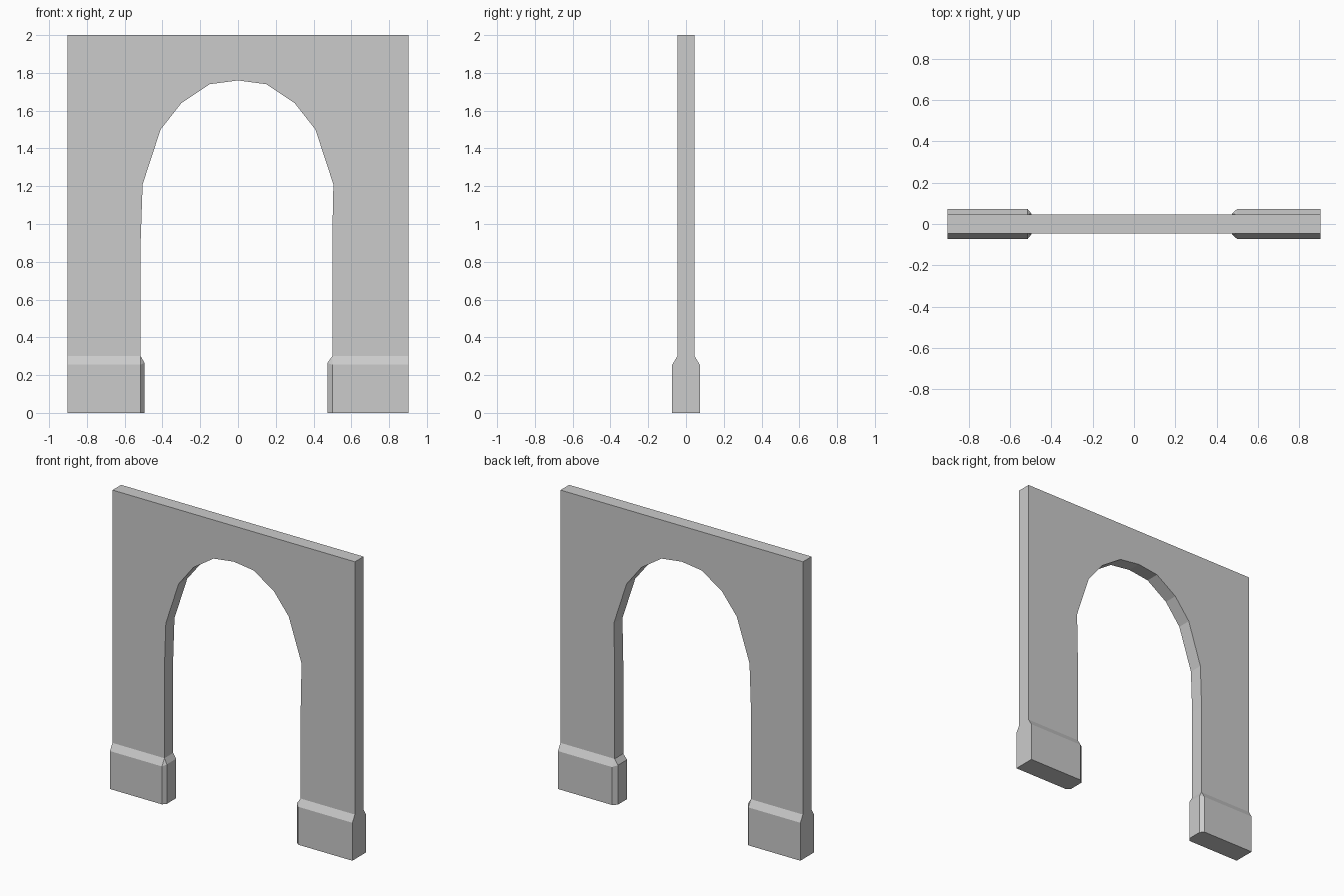
import bpy, bmesh

if "Cube" in bpy.data.objects:
    bpy.data.objects.remove(bpy.data.objects["Cube"])

WALL_Y, FOOT_Y = 0.046, 0.073      # half thicknesses
OUTER, SEAM = 0.902, 0.30          # half width, height where wall meets plinth
LEFT_IN, RIGHT_IN = -0.515, 0.499  # inner edges of the legs

bm = bmesh.new()

# Wall: outline with the arched opening, left open at the bottom of each leg
half_arch = [(0.505, 1.21), (0.41, 1.5), (0.30, 1.64), (0.15, 1.74)]
opening = [(LEFT_IN, SEAM), (LEFT_IN, 0.92)]
opening += [(-x, z) for x, z in half_arch] + [(0, 1.76)] + half_arch[::-1]
opening += [(0.499, 0.92), (RIGHT_IN, SEAM)]
outline = opening + [(OUTER, SEAM), (OUTER, 2), (-OUTER, 2), (-OUTER, SEAM)]
front = [bm.verts.new((x, -WALL_Y, z)) for x, z in outline]
back = [bm.verts.new((x, WALL_Y, z)) for x, z in outline]
bm.faces.new(front)
bm.faces.new(back[::-1])
count = len(outline)
for i in range(count):
    j = (i + 1) % count
    if outline[i][1] == SEAM and outline[j][1] == SEAM:
        continue
    bm.faces.new((front[i], front[j], back[j], back[i]))


def add_plinth(outer, corner, inner):
    """Wider foot with bevelled inner corners and a sloped shoulder."""
    plan = [(outer, -FOOT_Y, 0.255), (corner, -FOOT_Y, 0.255),
            (inner, -0.049, 0.265), (inner, 0.049, 0.265),
            (corner, FOOT_Y, 0.255), (outer, FOOT_Y, 0.255)]
    low = [bm.verts.new((x, y, 0)) for x, y, z in plan]
    mid = [bm.verts.new(p) for p in plan]
    o1, c1, c2, o2 = [bm.verts.new((x, y, SEAM)) for x, y in (
        (outer, -WALL_Y), (corner, -WALL_Y), (corner, WALL_Y), (outer, WALL_Y))]
    bm.faces.new(low)
    for i in range(6):
        j = (i + 1) % 6
        bm.faces.new((low[i], low[j], mid[j], mid[i]))
    # Shoulder rising to the wall
    for face in ((mid[0], mid[1], c1, o1), (mid[1], mid[2], c1),
                 (mid[2], mid[3], c2, c1), (mid[3], mid[4], c2),
                 (mid[4], mid[5], o2, c2), (mid[5], mid[0], o1, o2)):
        bm.faces.new(face)


# Plinths under the two legs
add_plinth(-OUTER, LEFT_IN, -0.495)
add_plinth(OUTER, RIGHT_IN, 0.473)

# Weld the parts into one closed shell
bmesh.ops.remove_doubles(bm, verts=bm.verts, dist=0.0001)
bmesh.ops.recalc_face_normals(bm, faces=bm.faces)
mesh = bpy.data.meshes.new("archway_wall")
bm.to_mesh(mesh)
bm.free()
bpy.context.collection.objects.link(bpy.data.objects.new("archway_wall", mesh))
